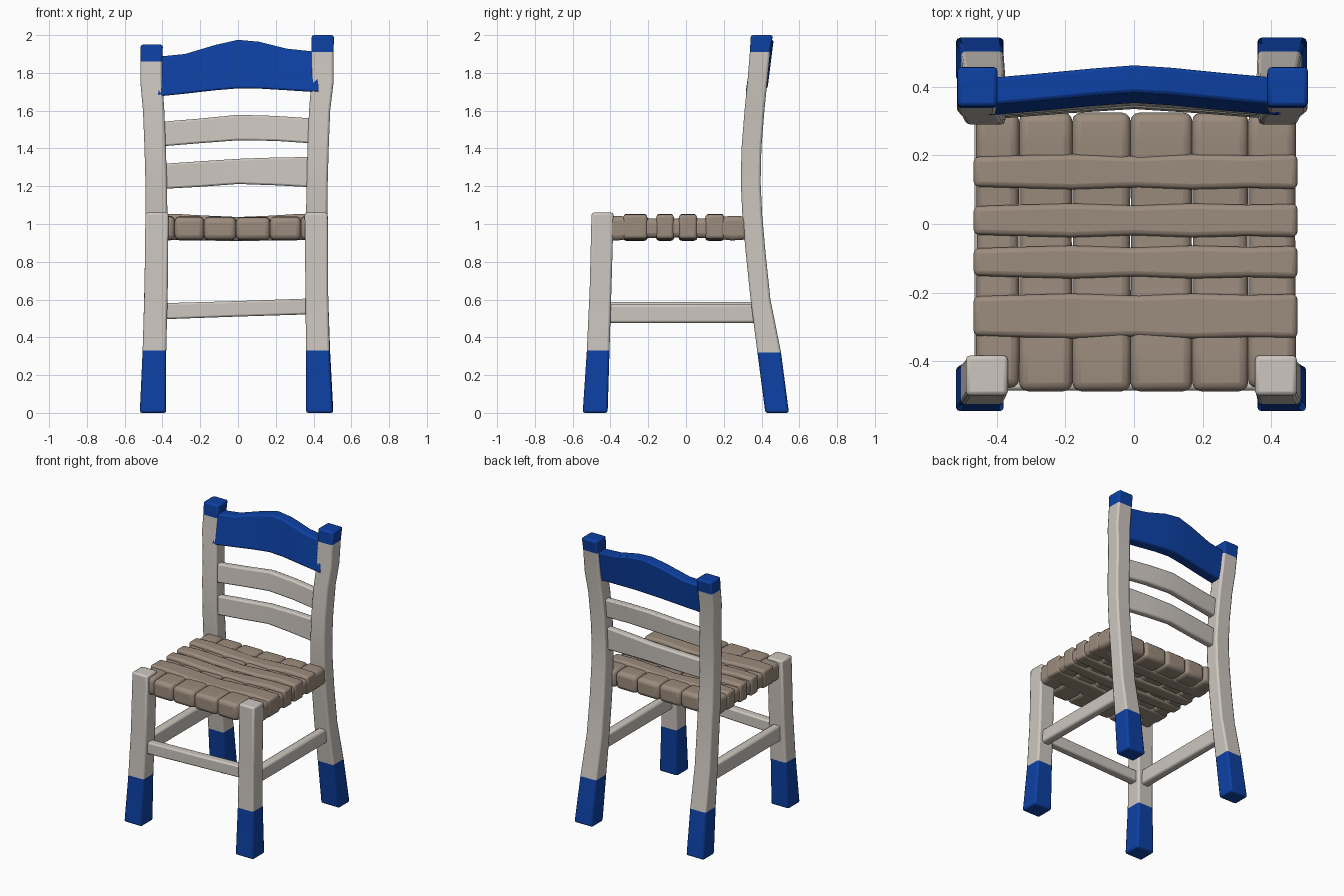
import bpy, bmesh, math


def material(name, rgb):
    m = bpy.data.materials.new(name)
    m.diffuse_color = (*rgb, 1)
    return m


BLUE = material("blue paint", (0.004, 0.052, 0.37))
CREAM = material("cream paint", (0.61, 0.565, 0.52))
STRAW = material("woven straw", (0.33, 0.26, 0.205))


def loft(name, rings, mats, bevel, segments=2, rule=None):
    """Skin four-cornered rings into a closed bar with rounded edges."""
    bm = bmesh.new()
    vs = [[bm.verts.new(p) for p in ring] for ring in rings]
    for a, b in zip(vs, vs[1:]):
        for i in range(4):
            j = (i + 1) % 4
            bm.faces.new((a[i], a[j], b[j], b[i]))
    bm.faces.new(vs[0])
    bm.faces.new(vs[-1])
    bmesh.ops.recalc_face_normals(bm, faces=bm.faces)
    for f in bm.faces:
        f.smooth = True
        if rule:
            f.material_index = rule(f.calc_center_median())
    me = bpy.data.meshes.new(name)
    bm.to_mesh(me)
    bm.free()
    for m in mats:
        me.materials.append(m)
    ob = bpy.data.objects.new(name, me)
    bpy.context.collection.objects.link(ob)
    mod = ob.modifiers.new("rounded edges", 'BEVEL')
    mod.width, mod.segments = bevel, segments
    mod.limit_method, mod.angle_limit = 'ANGLE', math.radians(40)
    bpy.ops.object.select_all(action='DESELECT')
    ob.select_set(True)
    bpy.context.view_layer.objects.active = ob
    bpy.ops.object.shade_smooth_by_angle(angle=math.radians(35))
    return ob


def post(name, stations, foot, cap=9):
    """Upright leg; stations are (z, x0, x1, y0, y1)."""
    rings = [[(x0, y0, z), (x1, y0, z), (x1, y1, z), (x0, y1, z)]
             for z, x0, x1, y0, y1 in stations]
    loft(name, rings, [CREAM, BLUE], 0.012,
         rule=lambda c: int(c.z < foot or c.z > cap))


def rail(name, stations, thick, mat, lean=0.0, bevel=0.01):
    """Cross rail along x; stations are (x, front y, z0, z1)."""
    rings = [[(x, y, z0), (x, y + thick, z0),
              (x, y + thick + lean, z1), (x, y + lean, z1)]
             for x, y, z0, z1 in stations]
    loft(name, rings, [mat], bevel)


# Front legs
post("front_leg_left", [(0, -0.52, -0.38, -0.547, -0.415),
                        (0.33, -0.505, -0.38, -0.525, -0.405),
                        (0.65, -0.495, -0.372, -0.51, -0.395),
                        (1.06, -0.49, -0.368, -0.50, -0.383)], 0.33)
post("front_leg_right", [(0, 0.36, 0.503, -0.547, -0.415),
                         (0.33, 0.36, 0.485, -0.525, -0.405),
                         (0.65, 0.357, 0.477, -0.51, -0.395),
                         (1.06, 0.353, 0.475, -0.50, -0.383)], 0.33)

# Curved back legs share one side profile: (z, front y)
CURVE = [(0, 0.42), (0.32, 0.378), (0.6, 0.342), (0.85, 0.316), (1.05, 0.298),
         (1.22, 0.29), (1.4, 0.294), (1.6, 0.31), (1.75, 0.325)]


def back_leg(name, xs, cap, top):
    st = [(z, x0, x1, y, y + (0.125 if z < 0.4 else 0.105))
          for (z, y), (x0, x1) in zip(CURVE, xs)]
    x0, x1 = xs[-1]
    st += [(cap, x0, x1, 0.338, 0.446), (top, x0 + 0.002, x1 + 0.002, 0.343, 0.46)]
    post(name, st, 0.32, cap)


back_leg("back_leg_left",
         [(-0.52, -0.38), (-0.505, -0.38), (-0.497, -0.376), (-0.492, -0.374),
          (-0.49, -0.374), (-0.49, -0.376), (-0.495, -0.382), (-0.503, -0.39),
          (-0.517, -0.4)], 1.86, 1.95)
back_leg("back_leg_right",
         [(0.36, 0.505), (0.36, 0.488), (0.358, 0.478), (0.357, 0.473),
          (0.36, 0.473), (0.364, 0.475), (0.368, 0.48), (0.376, 0.488),
          (0.388, 0.506)], 1.91, 2.0)

# Crest rail and two back slats, bowed backwards in the middle
rail("crest_rail", [(-0.43, 0.315, 1.675, 1.885), (-0.28, 0.328, 1.69, 1.9),
                    (-0.12, 0.343, 1.708, 1.948), (0, 0.352, 1.718, 1.975),
                    (0.11, 0.345, 1.717, 1.965), (0.26, 0.33, 1.708, 1.928),
                    (0.43, 0.315, 1.697, 1.91)], 0.08, BLUE, 0.032)
rail("upper_slat", [(-0.42, 0.312, 1.41, 1.54), (-0.2, 0.33, 1.428, 1.558),
                    (0, 0.345, 1.443, 1.578), (0.2, 0.331, 1.44, 1.572),
                    (0.42, 0.312, 1.425, 1.557)], 0.05, CREAM, 0.01)
rail("lower_slat", [(-0.42, 0.305, 1.185, 1.317), (-0.2, 0.322, 1.197, 1.332),
                    (0, 0.335, 1.212, 1.345), (0.2, 0.322, 1.205, 1.352),
                    (0.42, 0.305, 1.193, 1.355)], 0.05, CREAM, 0.005)

# Stretchers: one in front, one on each side
rail("front_stretcher", [(-0.42, -0.485, 0.495, 0.58), (0, -0.485, 0.51, 0.592),
                         (0.42, -0.485, 0.523, 0.607)], 0.06, CREAM)
for side, x, z1 in (("left", -0.435, 0.587), ("right", 0.42, 0.575)):
    rings = [[(x - 0.03, y, 0.475), (x + 0.03, y, 0.475),
              (x + 0.03, y, z1), (x - 0.03, y, z1)] for y in (-0.44, 0.38)]
    loft("side_stretcher_" + side, rings, [CREAM], 0.014)

# Seat: strips running front to back, swelling at both ends
bounds = [-0.46, -0.335, -0.18, -0.01, 0.17, 0.333, 0.472]
for n, (x0, x1) in enumerate(zip(bounds, bounds[1:])):
    sag = 0.008 * (1 - abs(x0 + x1))
    front = -0.478 if n in (0, 5) else -0.488
    rings = [[(x0 - g, y, 0.913 + d), (x1 + g, y, 0.913 + d),
              (x1 + g, y, 1.045 - sag - d), (x0 - g, y, 1.045 - sag - d)]
             for y, d, g in ((front, 0.004, 0), (-0.36, 0, 0.001), (-0.26, 0.012, 0),
                             (0, 0.016, -0.002), (0.14, 0.012, 0), (0.24, 0, 0.001),
                             (0.325, 0.004, 0))]
    loft(f"seat_lengthwise_strip_{n + 1}", rings, [STRAW], 0.026, 3)

# Seat: cross strips wrapped over the lengthwise ones
for n, (y0, y1) in enumerate([(-0.33, -0.207), (-0.155, -0.067),
                              (-0.035, 0.056), (0.105, 0.2)]):
    rings = []
    for x, z0, z1, w in ((-0.468, 0.922, 1.05, -0.004), (-0.34, 0.915, 1.054, 0),
                         (-0.18, 0.912, 1.045, 0.004), (0, 0.91, 1.037, -0.002),
                         (0.17, 0.912, 1.044, 0.004), (0.33, 0.915, 1.054, 0),
                         (0.477, 0.922, 1.05, 0.003)):
        rings.append([(x, y0 - w, z0), (x, y1 + w, z0),
                      (x, y1 + w, z1), (x, y0 - w, z1)])
    loft(f"seat_cross_strip_{n + 1}", rings, [STRAW], 0.016, 3)
